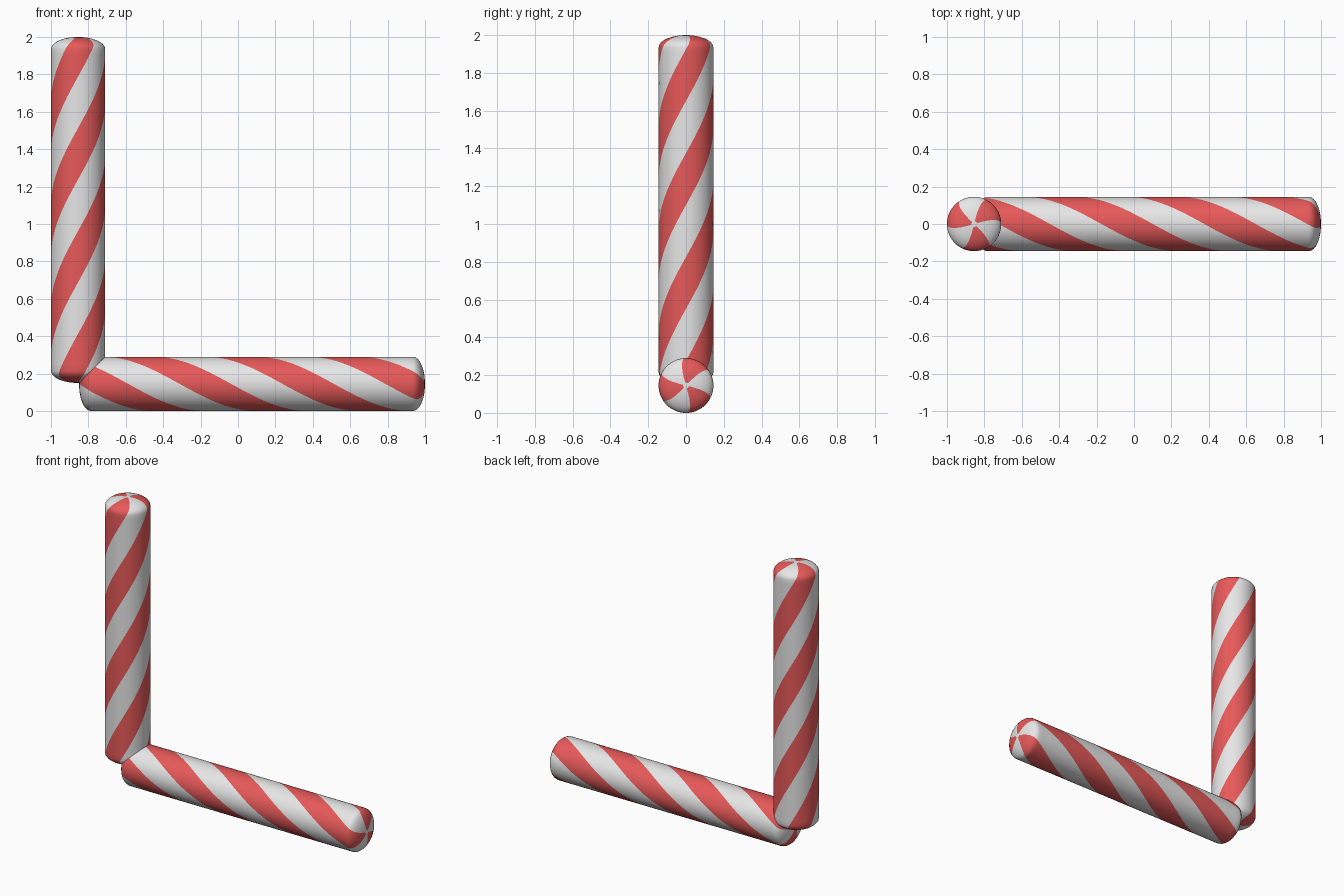
import bpy, bmesh, math
from mathutils import Matrix

if "Cube" in bpy.data.objects:
    bpy.data.objects.remove(bpy.data.objects["Cube"])

R, L, DOME = 0.145, 1.85, 0.065     # radius, full length, height of rounded ends
STRIPES, SUB = 3, 10                # red stripes, columns per stripe
PITCH = 1.65                        # length of one full turn
PHASE = math.radians(-88)           # red stripe centre at the far end


def material(name, rgb):
    m = bpy.data.materials.new(name)
    m.diffuse_color = (*rgb, 1)
    m.use_nodes = True
    m.node_tree.nodes["Principled BSDF"].inputs["Base Color"].default_value = m.diffuse_color
    return m


red = material("stripe red", (0.8, 0.1, 0.1))
white = material("stripe white", (0.8, 0.8, 0.8))

# Profile (radius, height along stick): domed end, straight shaft, domed end
steps = [math.radians(a) for a in range(6, 91, 12)]
cap = [(R * math.sin(a), L / 2 - DOME + DOME * math.cos(a)) for a in steps]
top = L / 2 - DOME
shaft = [(R, top - 2 * top * i / 60) for i in range(61)]
profile = cap + shaft[1:-1] + [(r, -z) for r, z in reversed(cap)]


def striped_stick(name, matrix):
    """Lofted rod whose columns twist, so stripe borders are real edges."""
    bm = bmesh.new()
    n = STRIPES * 2 * SUB
    rings = []
    for r, z in profile:
        turn = PHASE - math.pi / (2 * STRIPES) + 2 * math.pi * (z - top) / PITCH
        rings.append([bm.verts.new((r * math.cos(turn + 2 * math.pi * i / n),
                                    r * math.sin(turn + 2 * math.pi * i / n), z))
                      for i in range(n)])
    for a, b in zip(rings, rings[1:]):
        for i in range(n):
            j = (i + 1) % n
            f = bm.faces.new((a[i], b[i], b[j], a[j]))
            f.material_index = (i // SUB) % 2
    # White centre of each end
    for ring, z in ((rings[0], L / 2), (rings[-1][::-1], -L / 2)):
        tip = bm.verts.new((0, 0, z))
        for i in range(n):
            bm.faces.new((ring[i], ring[(i + 1) % n], tip)).material_index = 1
    bmesh.ops.recalc_face_normals(bm, faces=bm.faces)
    for f in bm.faces:
        f.smooth = True
    me = bpy.data.meshes.new(name)
    bm.to_mesh(me)
    bm.free()
    me.materials.append(red)
    me.materials.append(white)
    ob = bpy.data.objects.new(name, me)
    bpy.context.collection.objects.link(ob)
    ob.matrix_world = matrix


# Upright stick, and the same stick laid along x
striped_stick("upright_stick", Matrix.Translation((-0.855, 0, 2 - L / 2)))
striped_stick("lying_stick", Matrix.Translation((1 - L / 2, 0, R))
              @ Matrix.Rotation(math.pi / 2, 4, 'Y'))
